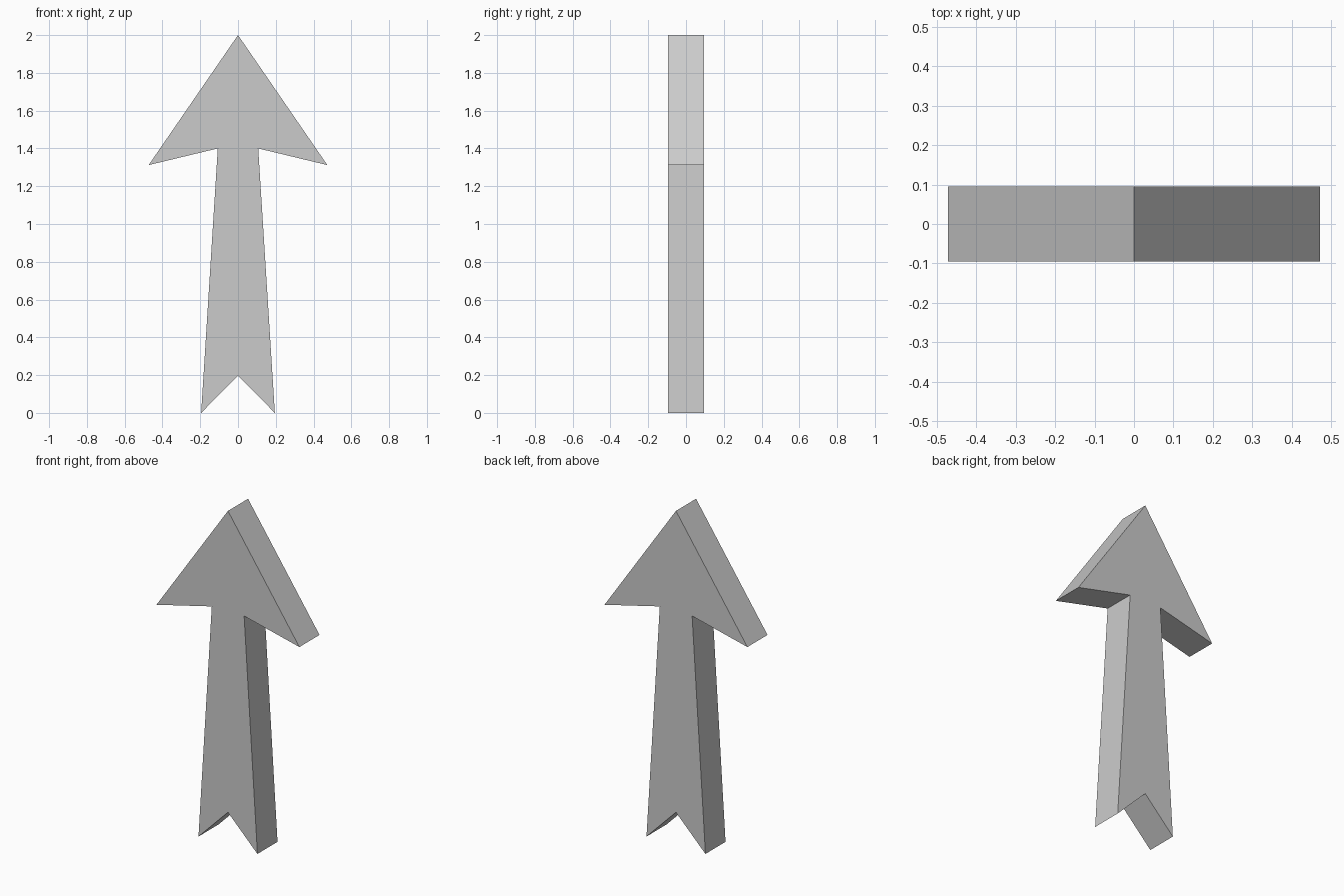
import bpy
import bmesh

if "Cube" in bpy.data.objects:
    bpy.data.objects.remove(bpy.data.objects["Cube"])

HALF_DEPTH = 0.095

# Right half of the outline: tip, barb, shaft top, tail corner, tail notch
half = [(0, 2.0), (0.473, 1.312), (0.107, 1.40), (0.195, 0.0), (0, 0.197)]
outline = half + [(-x, z) for x, z in reversed(half[1:-1])]

# Flat arrow outline extruded from front to back
bm = bmesh.new()
front = bm.faces.new([bm.verts.new((x, -HALF_DEPTH, z)) for x, z in outline])
result = bmesh.ops.extrude_face_region(bm, geom=[front], use_keep_orig=True)
back_verts = [g for g in result["geom"] if isinstance(g, bmesh.types.BMVert)]
bmesh.ops.translate(bm, verts=back_verts, vec=(0, 2 * HALF_DEPTH, 0))
bmesh.ops.recalc_face_normals(bm, faces=bm.faces)

mesh = bpy.data.meshes.new("arrow")
bm.to_mesh(mesh)
bm.free()
bpy.context.collection.objects.link(bpy.data.objects.new("arrow", mesh))
